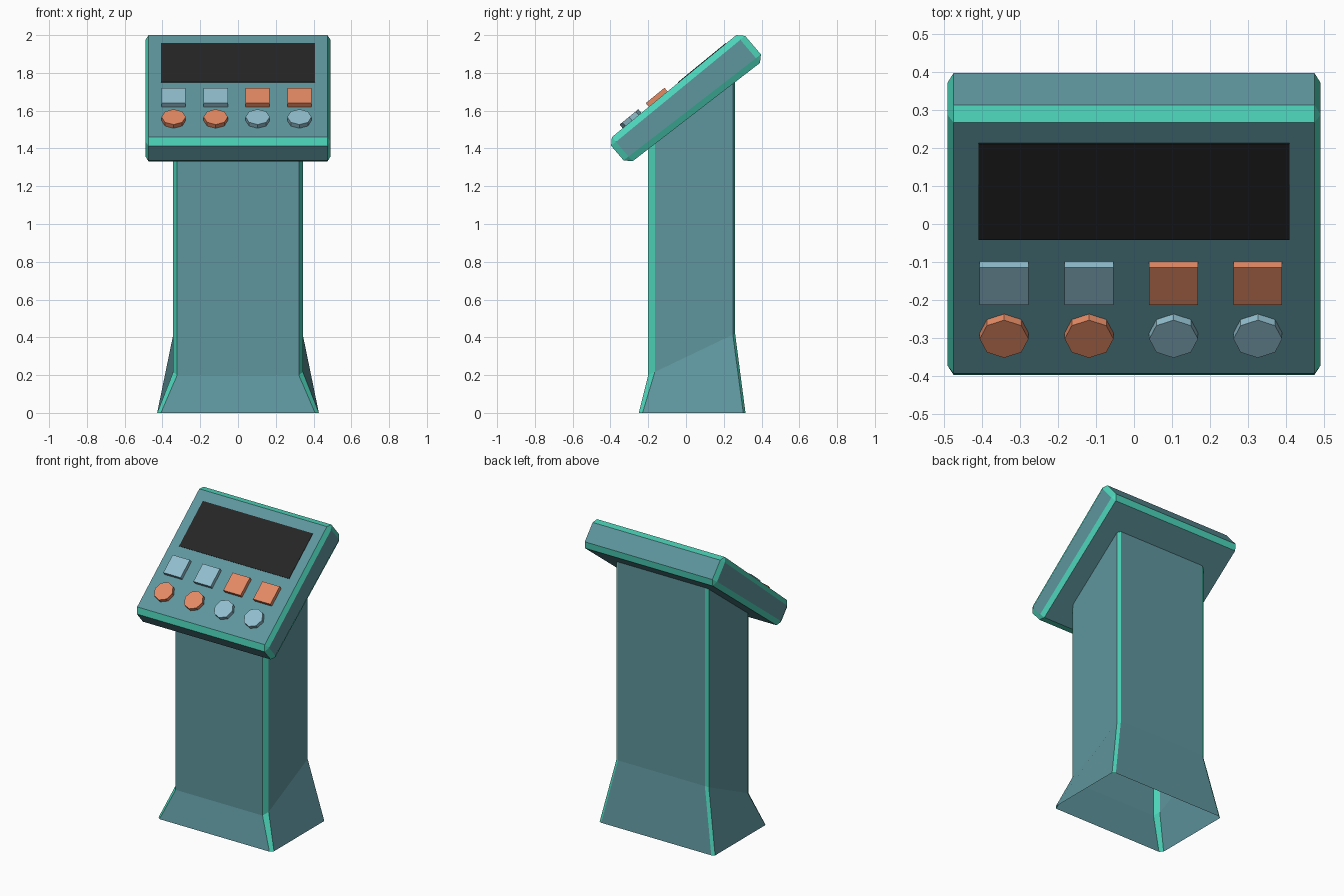
import bpy
import bmesh
import math
from mathutils import Matrix, Vector

if "Cube" in bpy.data.objects:
    bpy.data.objects.remove(bpy.data.objects["Cube"])

TILT = math.atan2(0.54, 0.659)      # slope of the control panel


def material(name, rgb):
    m = bpy.data.materials.new(name)
    m.diffuse_color = (*rgb, 1)
    m.use_nodes = True
    m.node_tree.nodes["Principled BSDF"].inputs["Base Color"].default_value = m.diffuse_color
    return m


BODY = material("slate_teal", (0.114, 0.305, 0.342))
TRIM = material("mint_trim", (0.074, 0.658, 0.485))
DARK = material("screen_black", (0.018, 0.018, 0.018))
BLUE = material("pale_blue", (0.283, 0.515, 0.610))
ORANGE = material("orange", (0.776, 0.254, 0.127))


def finish(bm, name, mats):
    bmesh.ops.recalc_face_normals(bm, faces=bm.faces)
    me = bpy.data.meshes.new(name)
    bm.to_mesh(me)
    bm.free()
    for m in mats:
        me.materials.append(m)
    ob = bpy.data.objects.new(name, me)
    bpy.context.collection.objects.link(ob)
    return ob


# Pedestal: three chamfered rings, flared at the foot and open underneath
def ring(bm, x, y0, y1, z0, z1, cx, cf, cb):
    """Octagonal ring whose height slopes from z0 at the front to z1 at the back."""
    half = [(x - cx, y0), (x, y0 + cf), (x, y1 - cb), (x - cx, y1)]
    pts = half + [(-px, py) for px, py in reversed(half)]
    return [bm.verts.new((px, py, z0 + (z1 - z0) * (py - y0) / (y1 - y0)))
            for px, py in pts]


bm = bmesh.new()
rings = [ring(bm, 0.428, -0.25, 0.315, 0.0, 0.0, 0.02, 0.02, 0.012),
         ring(bm, 0.343, -0.20, 0.26, 0.20, 0.42, 0.021, 0.035, 0.012),
         ring(bm, 0.343, -0.20, 0.26, 1.46, 1.82, 0.021, 0.035, 0.012)]
for lo, hi in zip(rings, rings[1:]):
    for i in range(8):
        j = (i + 1) % 8
        f = bm.faces.new((lo[i], lo[j], hi[j], hi[i]))
        f.material_index = 1 if i in (0, 2, 4, 6) else 0   # corner chamfers
bm.faces.new(rings[-1])
finish(bm, "pedestal", [BODY, TRIM])

# Console head: tilted side profile extruded across, with trimmed bevels
profile = [(-0.418, 1.439), (0.2915, 2.021), (0.418, 1.873), (-0.309, 1.312)]
bm = bmesh.new()
left, right = [[bm.verts.new((x, y, z)) for y, z in profile] for x in (-0.98, 0.98)]
bm.faces.new(left)
bm.faces.new(right)
for i in range(4):
    j = (i + 1) % 4
    bm.faces.new((left[i], left[j], right[j], right[i]))
head = finish(bm, "console_head", [BODY, TRIM])
head.scale.x = 0.5                  # makes the bevels half as wide sideways
bev = head.modifiers.new("edge_trim", "BEVEL")
bev.width = 0.033
bev.segments = 1
bev.material = 1


# Panel parts sit on the sloped surface
def on_panel(x, y):
    z = 1.46 + (y + 0.393) * math.tan(TILT)
    return Matrix.Translation(Vector((x, y, z))) @ Matrix.Rotation(TILT, 4, "X")


def block(name, x, y, w, d, h, mat):
    bm = bmesh.new()
    bmesh.ops.create_cube(bm, size=1)
    bmesh.ops.scale(bm, vec=(w, d, h + 0.005), verts=bm.verts)
    bmesh.ops.translate(bm, vec=(0, 0, (h - 0.005) / 2), verts=bm.verts)
    bm.transform(on_panel(x, y))
    finish(bm, name, [mat])


def knob(name, x, y, r, h, mat):
    bm = bmesh.new()
    bmesh.ops.create_cone(bm, cap_ends=True, segments=8, radius1=r, radius2=r,
                          depth=h + 0.005)
    bmesh.ops.translate(bm, vec=(0, 0, (h - 0.005) / 2), verts=bm.verts)
    bm.transform(on_panel(x, y))
    finish(bm, name, [mat])


block("screen", 0, 0.086, 0.816, 0.326, 0.003, DARK)
for i, x in enumerate((-0.341, -0.118, 0.104, 0.325)):
    first, second = (BLUE, ORANGE) if i < 2 else (ORANGE, BLUE)
    block(f"square_button_{i + 1}", x, -0.1475, 0.128, 0.128, 0.025, first)
    knob(f"round_button_{i + 1}", x, -0.286, 0.064, 0.025, second)
